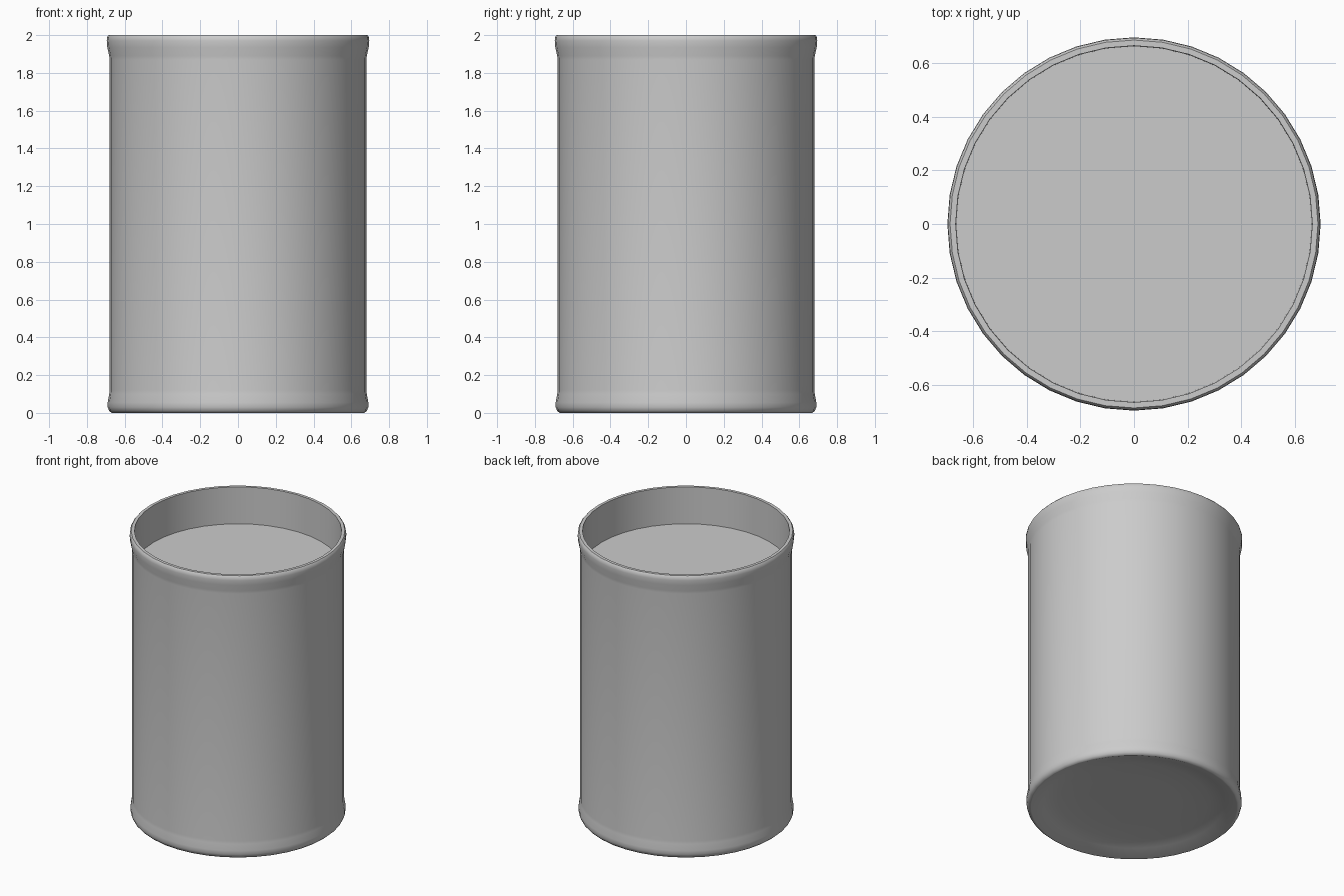
import bpy, bmesh, math

if "Cube" in bpy.data.objects:
    bpy.data.objects.remove(bpy.data.objects["Cube"])

SIDES = 40


def lathe(name, profile):
    """Revolve an (r, z) profile around z; ends are closed with caps."""
    bm = bmesh.new()
    rings = []
    for r, z in profile:
        rings.append([bm.verts.new((r * math.cos(2 * math.pi * i / SIDES),
                                    r * math.sin(2 * math.pi * i / SIDES), z))
                      for i in range(SIDES)])
    for a, b in zip(rings, rings[1:]):
        for i in range(SIDES):
            j = (i + 1) % SIDES
            bm.faces.new((a[i], a[j], b[j], b[i]))
    bm.faces.new(list(reversed(rings[0])))
    bm.faces.new(rings[-1])
    bmesh.ops.recalc_face_normals(bm, faces=bm.faces)
    mesh = bpy.data.meshes.new(name)
    bm.to_mesh(mesh)
    bm.free()
    obj = bpy.data.objects.new(name, mesh)
    bpy.context.collection.objects.link(obj)
    bpy.ops.object.select_all(action='DESELECT')
    obj.select_set(True)
    bpy.context.view_layer.objects.active = obj
    bpy.ops.object.shade_smooth_by_angle(angle=math.radians(50))
    return obj


# Drum: dished base, lower bead, straight wall, upper bead, recessed lid
lathe("drum", [
    (0.30, 0.05), (0.48, 0.045), (0.58, 0.03), (0.66, 0.0),
    (0.67, 0.0), (0.683, 0.012), (0.69, 0.03), (0.69, 0.055), (0.682, 0.10),
    (0.68, 0.12),
    (0.68, 1.87), (0.682, 1.89), (0.692, 1.935), (0.695, 1.97),
    (0.693, 1.99), (0.685, 2.0), (0.664, 2.0),
    (0.662, 1.74),
])
